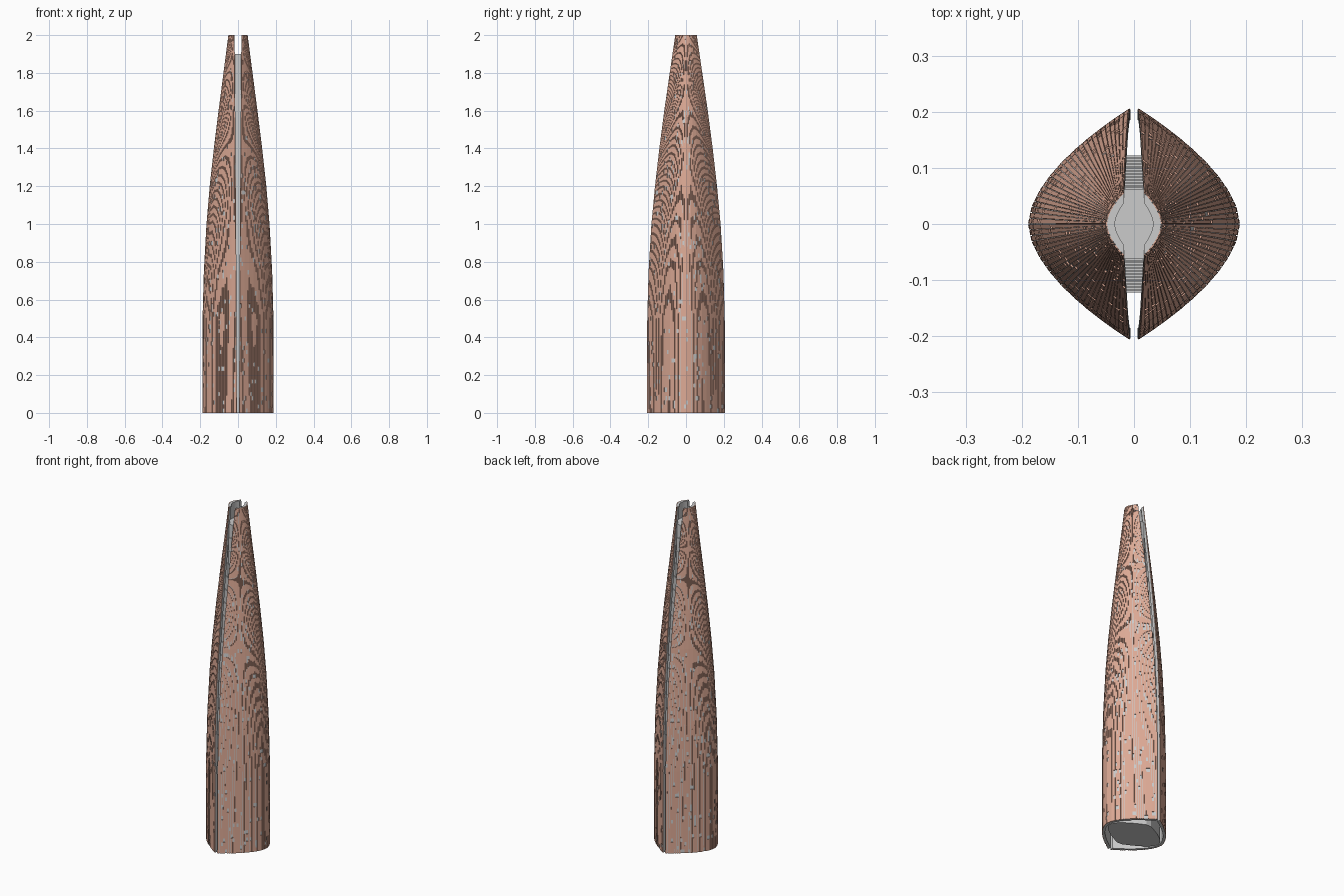
import bpy, bmesh, math, random
from mathutils import Vector

if "Cube" in bpy.data.objects:
    bpy.data.objects.remove(bpy.data.objects["Cube"])
random.seed(4)

# half width in x and y, by height
PROFILE = [(0, .186, .204), (.5, .185, .203), (.75, .178, .196), (1, .164, .181), (1.2, .147, .162),
           (1.4, .125, .139), (1.6, .100, .113), (1.8, .074, .084), (2, .048, .055)]
FACETS, ROWS, COLS = 18, 90, 3


def size(z):
    for a, b in zip(PROFILE, PROFILE[1:]):
        if z <= b[0]:
            t = (z - a[0]) / (b[0] - a[0])
            return a[1] + t * (b[1] - a[1]), a[2] + t * (b[2] - a[2])
    return PROFILE[-1][1:]


def gap(z):
    return .006 + .012 * (z / 2) ** 1.5


def section(z, inset=0):
    """One curved half of the plan, evenly spaced from front tip to back tip."""
    X, Y = size(z)
    X, Y, g = X - inset, Y - 1.3 * inset, gap(z)
    raw = []
    for i in range(201):
        v = -1 + i / 100
        raw.append(Vector((g + (X - g) * (1 - abs(v) ** 1.75), Y * v, z)))
    acc = [0]
    for a, b in zip(raw, raw[1:]):
        acc.append(acc[-1] + (b - a).length)
    out, j = [], 0
    for k in range(FACETS + 1):
        target = acc[-1] * k / FACETS
        while j < 199 and acc[j + 1] < target:
            j += 1
        out.append(raw[j].lerp(raw[j + 1], (target - acc[j]) / (acc[j + 1] - acc[j])))
    return out


def finish(bm, name, mat=None):
    bmesh.ops.recalc_face_normals(bm, faces=bm.faces)
    me = bpy.data.meshes.new(name)
    bm.to_mesh(me)
    bm.free()
    ob = bpy.data.objects.new(name, me)
    bpy.context.collection.objects.link(ob)
    if mat:
        me.materials.append(mat)
    return ob


def loft(bm, rings, caps=False):
    vs = [[bm.verts.new(p) for p in r] for r in rings]
    n = len(vs[0])
    for a, b in zip(vs, vs[1:]):
        for i in range(n):
            bm.faces.new((a[i], a[(i + 1) % n], b[(i + 1) % n], b[i]))
    if caps:
        bm.faces.new(vs[0])
        bm.faces.new(vs[-1])
    return vs


terracotta = bpy.data.materials.new("terracotta")
terracotta.diffuse_color = (.72, .40, .30, 1)
terracotta.use_nodes = True
terracotta.node_tree.nodes["Principled BSDF"].inputs["Base Color"].default_value = terracotta.diffuse_color
levels = [i / 10 for i in range(21)]

for side, label in ((1, "right"), (-1, "left")):
    turn = lambda p: Vector((p.x * side, p.y * side, p.z))

    # grey structural shell, open hollow section
    bm = bmesh.new()
    rings = [[turn(p) for p in section(z) + section(z, .014)[::-1]] for z in levels]
    vs = loft(bm, rings)
    n = FACETS + 1
    for r in (vs[0], vs[-1]):
        for i in range(FACETS):
            bm.faces.new((r[i], r[i + 1], r[2 * n - 2 - i], r[2 * n - 1 - i]))
    finish(bm, label + "_shell")

    # terracotta cladding panels, a few left out as dark windows
    bm = bmesh.new()
    rows = [[turn(p) for p in section(2 * r / ROWS)] for r in range(ROWS + 1)]
    for r in range(ROWS):
        for f in range(FACETS):
            a, b, c, d = rows[r][f], rows[r][f + 1], rows[r + 1][f + 1], rows[r + 1][f]
            nrm = (b - a).cross(d - a).normalized()
            for k in range(COLS):
                if random.random() < .07:
                    continue
                u0, u1 = (k + .06) / COLS, (k + .94) / COLS
                back = [a.lerp(b, u0), a.lerp(b, u1), d.lerp(c, u1), d.lerp(c, u0)]
                front = [p + nrm * .003 for p in back]
                q = [bm.verts.new(p) for p in back + front]
                bm.faces.new(q[4:])
                for i in range(4):
                    j = (i + 1) % 4
                    bm.faces.new((q[i], q[j], q[4 + j], q[4 + i]))
    finish(bm, label + "_cladding", terracotta)

# stepped grey core seen through the slits
bm = bmesh.new()
STEPS = 24
rings = []
for s in range(STEPS):
    z0, z1 = 1.9 * s / STEPS, 1.9 * (s + 1) / STEPS
    X = size(z1)[0] - .016
    Y = .122 - .060 * s / (STEPS - 1)
    for z in (z0, z1):
        half = [Vector((.016 + (X - .016) * (1 - abs(v) ** 1.75), Y * v, z))
                for v in (-1 + i / 6 for i in range(13))]
        rings.append(half + [Vector((-p.x, -p.y, z)) for p in half])
loft(bm, rings, True)
finish(bm, "core")
